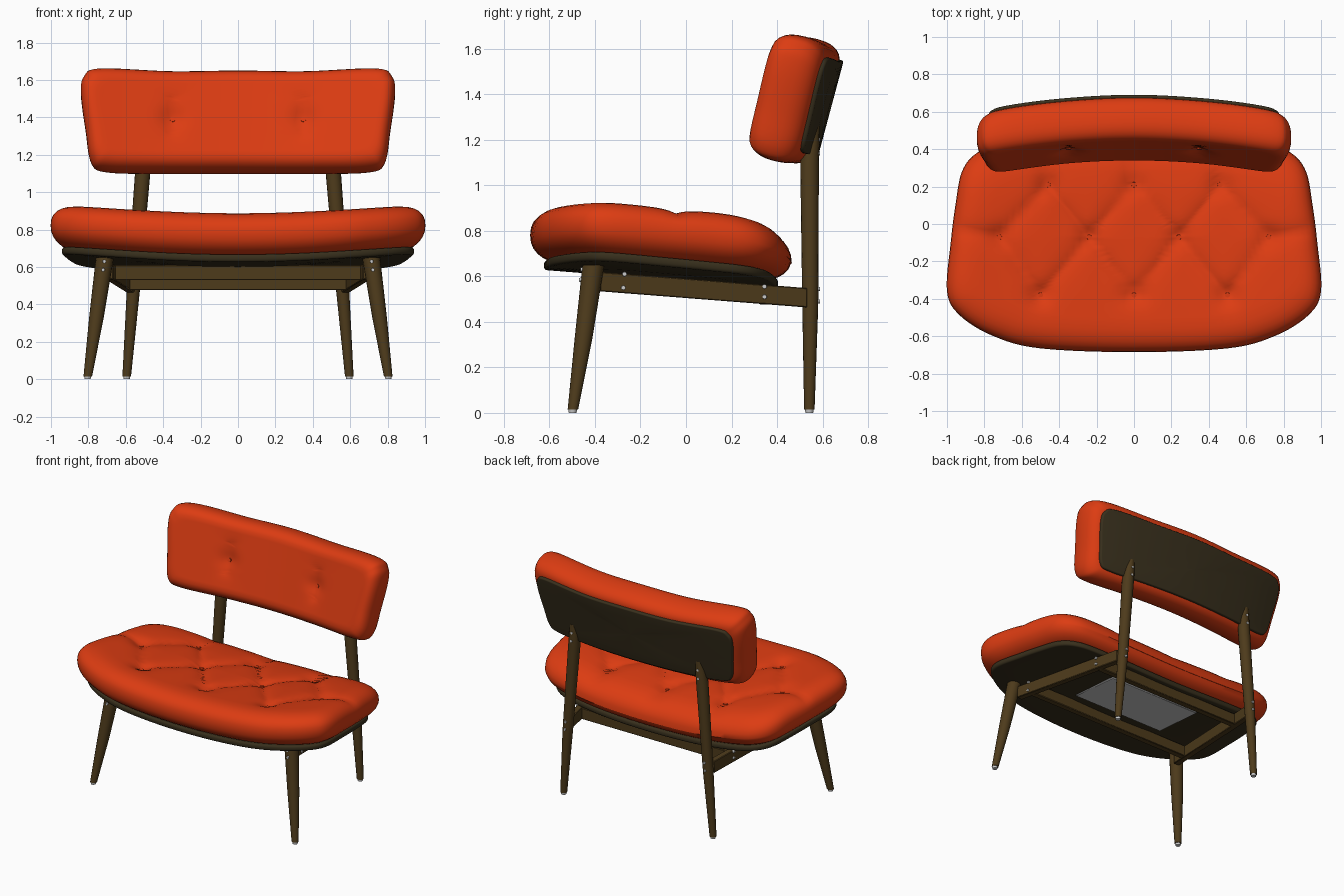
import bpy, bmesh, math
from mathutils import Vector

if "Cube" in bpy.data.objects:
    bpy.data.objects.remove(bpy.data.objects["Cube"])


def material(name, rgb):
    m = bpy.data.materials.new(name)
    m.diffuse_color = (*rgb, 1)
    m.use_nodes = True
    m.node_tree.nodes["Principled BSDF"].inputs["Base Color"].default_value = m.diffuse_color
    return m


ORANGE = material("orange_fabric", (0.72, 0.045, 0.006))
WOOD = material("dark_wood", (0.075, 0.043, 0.011))
PLY = material("dark_panel", (0.04, 0.029, 0.012))


def finish(name, bm, mat=None, angle=40):
    bmesh.ops.recalc_face_normals(bm, faces=bm.faces[:])
    me = bpy.data.meshes.new(name)
    bm.to_mesh(me)
    bm.free()
    ob = bpy.data.objects.new(name, me)
    bpy.context.collection.objects.link(ob)
    if mat:
        me.materials.append(mat)
    bpy.ops.object.select_all(action='DESELECT')
    ob.select_set(True)
    bpy.context.view_layer.objects.active = ob
    bpy.ops.object.shade_smooth_by_angle(angle=math.radians(angle))
    return ob


def skin(name, rings, mat, angle=40):
    """Bridge equal-length rings of points and cap both ends."""
    bm = bmesh.new()
    vs = [[bm.verts.new(p) for p in r] for r in rings]
    n = len(vs[0])
    for a, b in zip(vs, vs[1:]):
        for i in range(n):
            bm.faces.new((a[i], a[(i + 1) % n], b[(i + 1) % n], b[i]))
    bm.faces.new(vs[0])
    bm.faces.new(vs[-1])
    return finish(name, bm, mat, angle)


def outline(half, sub=6):
    """Closed smooth curve through mirrored half-outline points."""
    pts = [Vector(p) for p in half] + [Vector((-x, y)) for x, y in half[-2:0:-1]]
    n, out = len(pts), []
    for i in range(n):
        p0, p1, p2, p3 = (pts[(i + k) % n] for k in (-1, 0, 1, 2))
        for j in range(sub):
            t = j / sub
            out.append(0.5 * (2 * p1 + (p2 - p0) * t + (2 * p0 - 5 * p1 + 4 * p2 - p3) * t * t
                              + (3 * p1 - p0 - 3 * p2 + p3) * t ** 3))
    return out


def pad(name, half, h0, h1, R, inset, place, mat, dent=None, core=4):
    """Rounded slab with the given outline, rim radius R, heights h0..h1, optional top dents."""
    pts = outline(half)
    ys = [p.y for p in pts]
    cy, hy, hx = (max(ys) + min(ys)) / 2, (max(ys) - min(ys)) / 2, max(p.x for p in pts)
    mid, H = (h0 + h1) / 2, (h1 - h0) / 2
    steps = [(R, -1, (k + 0.05) / 3) for k in range(3)]
    for k in range(15):
        a = math.radians(-90 + 180 * k / 14)
        c, s = max(math.cos(a), 0) ** 0.85, math.copysign(abs(math.sin(a)) ** 0.85, math.sin(a))
        steps.append((R * (1 - c), s, 1))
    steps += [(R, 1, 1 - (k - 0.02) / core) for k in range(1, core + 1)]
    rings = []
    for d, s, f in steps:
        ring = []
        for p in pts:
            x = p.x * (1 - (d + inset) / hx) * f
            y = cy + (p.y - cy) * (1 - (d + inset) / hy) * f
            drop = dent(x, y) * s if dent and s > 0 else 0
            ring.append(place(x, y, mid + H * s - drop))
        rings.append(ring)
    return skin(name, rings, mat, 50)


def seg_dist(x, y, a, b):
    p, a, b = Vector((x, y)), Vector(a), Vector(b)
    t = max(0, min(1, (p - a).dot(b - a) / (b - a).length_squared))
    return (p - a - (b - a) * t).length


def make_dent(buttons, creases, depth, crease):
    def dent(x, y):
        r = min(math.hypot(x - a, y - b) for a, b in buttons)
        d = min(seg_dist(x, y, *c) for c in creases)
        return depth * math.exp(-(r / 0.06) ** 2) + crease * math.exp(-d / 0.045)
    return dent


def cylinder(name, at, axis, r, length, mat=None, seg=10):
    bm = bmesh.new()
    bmesh.ops.create_cone(bm, cap_ends=True, segments=seg, radius1=r, radius2=r * 0.85, depth=length)
    bmesh.ops.rotate(bm, verts=bm.verts, matrix=Vector(axis).to_track_quat('Z', 'Y').to_matrix())
    bmesh.ops.translate(bm, verts=bm.verts, vec=at)
    return finish(name, bm, mat)


def beam(name, a, b, w, h, mat=WOOD):
    """Upright rectangular bar between two points."""
    a, b = Vector(a), Vector(b)
    side = (b - a).cross(Vector((0, 0, 1))).normalized() * w / 2
    up = Vector((0, 0, h / 2))
    ob = skin(name, [[e - side - up, e + side - up, e + side + up, e - side + up] for e in (a, b)], mat, 30)
    bev = ob.modifiers.new("bevel", 'BEVEL')
    bev.width = 0.004
    return ob


def leg(name, stations, side):
    rings = [[(side * x + r * math.cos(a), y + r * math.sin(a), z)
              for a in (math.tau * k / 16 for k in range(16))] for x, y, z, r in stations]
    return skin(name, rings, WOOD)


# Seat: dished cushion, diamond tufting, plywood shell below
SEAT = [(0, -.685), (.5, -.665), (.75, -.6), (.93, -.49), (1, -.36), (.98, -.1), (.955, .1),
        (.92, .28), (.84, .38), (.7, .43), (.4, .46), (0, .465)]


def seat_place(x, y, h):
    droop = 0.25 * max(0, y - 0.1) ** 2 if h > 0 else 0
    return Vector((x, y, 0.755 + h - 0.08 * (y + 0.4) + 0.07 * x * x - droop))


back_row = [(-.46, .21), (0, .21), (.46, .21)]
mid_row = [(-.72, -.07), (-.24, -.07), (.24, -.07), (.72, -.07)]
front_row = [(-.5, -.38), (0, -.38), (.5, -.38)]
creases = [(p, mid_row[i + k]) for row in (back_row, front_row) for i, p in enumerate(row) for k in (0, 1)]
creases += [(p, (p[0], .36)) for p in back_row] + [((s * .72, -.07), (s * .93, -.03)) for s in (-1, 1)]
seat_buttons = back_row + mid_row + front_row
seat_dent = make_dent(seat_buttons, creases, 0.022, 0.022)
pad("seat_cushion", SEAT, -.115, .122, .17, 0, seat_place, ORANGE, seat_dent, 28)
pad("seat_shell", SEAT, -.145, -.105, .015, .06, seat_place, PLY)
for i, (x, y) in enumerate(seat_buttons):
    cylinder(f"seat_button_{i}", seat_place(x, y, .122 - seat_dent(x, y)), (0, 0, 1), .016, .022, ORANGE)

# Backrest: curved, tilted cushion with two buttons and a rear panel
BACK = [(0, -.28), (.4, -.28), (.7, -.272), (.785, -.225), (.815, -.05), (.84, .15), (.825, .245),
        (.74, .288), (.36, .272), (0, .276)]
CT, ST = math.cos(math.radians(15)), math.sin(math.radians(15))


def back_place(x, w, h):
    return Vector((x, 0.51 + w * ST - h * CT - 0.13 * x * x, 1.375 + w * CT + h * ST))


back_buttons = [(-.35, -.01), (.35, -.01)]
back_dent = make_dent(back_buttons, [((x, -.09), (x, .1)) for x in (-.35, .35)], .02, .015)
pad("backrest_cushion", BACK, -.115, .12, .085, 0, back_place, ORANGE, back_dent, 24)
pad("backrest_panel", BACK, -.132, -.1, .01, .065, back_place, PLY)
for i, (x, w) in enumerate(back_buttons):
    cylinder(f"backrest_button_{i}", back_place(x, w, .12 - back_dent(x, w)), (0, -CT, ST), .016, .022, ORANGE)

# Legs, feet, side rails and screws, both sides
for s, tag in ((-1, "left"), (1, "right")):
    leg(f"front_leg_{tag}", [(.803, -.497, .015, .023), (.757, -.45, .33, .039), (.712, -.407, .65, .048)], s)
    leg(f"back_leg_{tag}", [(.595, .542, .015, .023), (.56, .546, .47, .035), (.51, .543, 1.1, .041),
                            (.503, .55, 1.19, .036), (.5, .56, 1.26, .026)], s)
    for name, x, y in (("front", .804, -.498), ("back", .595, .542)):
        cylinder(f"{name}_foot_{tag}", (s * x, y, .01), (0, 0, -1), .02, .02)
    beam(f"side_rail_{tag}", (s * .69, -.38, .577), (s * .575, .53, .506), .045, .085)
    for i, (y, z) in enumerate(((-.27, .61), (-.275, .55), (.345, .555), (.345, .51))):
        x = .69 - (y + .38) * .126 + .024
        cylinder(f"rail_screw_{tag}_{i}", (s * x, y, z), (s, 0, 0), .011, .012)
    for i, z in enumerate((.49, .545, 1.14, 1.2)):
        cylinder(f"back_screw_{tag}_{i}", (s * (.597 - z * .079), .582, z), (0, 1, 0), .01, .012)
    for i, z in enumerate((.585, .63)):
        cylinder(f"front_screw_{tag}_{i}", (s * (.803 - z * .14), -.497 + z * .138 - .047, z), (0, -1, 0), .01, .012)

# Cross bars and the grey webbing under the seat
beam("front_cross_bar", (-.67, -.27, .57), (.67, -.27, .57), .045, .08)
beam("rear_cross_bar", (-.59, .345, .517), (.59, .345, .517), .045, .08)
beam("seat_webbing", (0, -.17, .587), (0, .22, .556), .74, .012, None)
